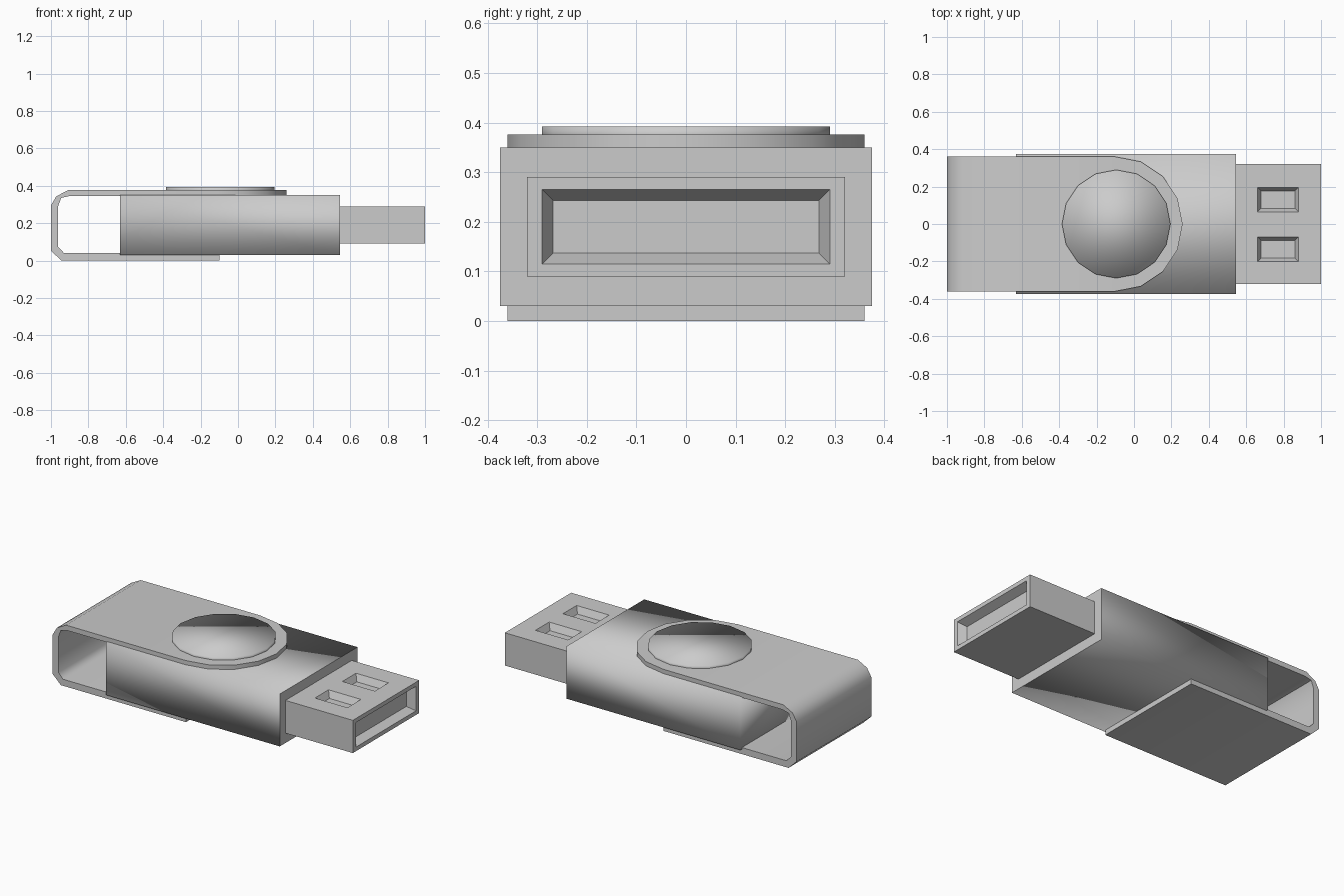
import bpy, bmesh, math
from mathutils import Vector

if "Cube" in bpy.data.objects:
    bpy.data.objects.remove(bpy.data.objects["Cube"])


def finish(bm, name):
    bmesh.ops.recalc_face_normals(bm, faces=bm.faces)
    me = bpy.data.meshes.new(name)
    bm.to_mesh(me)
    bm.free()
    ob = bpy.data.objects.new(name, me)
    bpy.context.collection.objects.link(ob)
    return ob


def box(bm, lo, hi):
    lo, hi = Vector(lo), Vector(hi)
    verts = bmesh.ops.create_cube(bm, size=1)["verts"]
    for v in verts:
        v.co = (lo + hi) / 2 + v.co * (hi - lo)
    return verts


def taper(verts, axis, inset):
    # shrink the low end of a box to make a pocket with sloped walls
    mid = sum((v.co for v in verts), Vector()) / len(verts)
    for v in [v for v in verts if v.co[axis] < mid[axis]]:
        for a in range(3):
            if a != axis:
                v.co[a] -= math.copysign(inset, v.co[a] - mid[a])


# Body: smooth shaded block, only the connector end is sharp
bm = bmesh.new()
box(bm, (-0.63, -0.375, 0.03), (0.545, 0.375, 0.35))
for f in bm.faces:
    f.smooth = True
for e in bm.edges:
    e.smooth = not all(v.co.x > 0 for v in e.verts)
finish(bm, "body")

# Connector block with sloped pockets cut in the end and the top
bm = bmesh.new()
box(bm, (0.53, -0.32, 0.09), (1.0, 0.32, 0.29))
plug = finish(bm, "connector")

bm = bmesh.new()
taper(box(bm, (0.95, -0.29, 0.115), (1.0, 0.29, 0.265)), 0, 0.022)
for y in (-0.135, 0.13):
    taper(box(bm, (0.66, y - 0.066, 0.25), (0.88, y + 0.066, 0.29)), 2, 0.02)
# lift the open ends slightly past the surface for a clean cut
for v in bm.verts:
    if abs(v.co.x - 1.0) < 1e-5:
        v.co.x += 0.0005
    if abs(v.co.z - 0.29) < 1e-5:
        v.co.z += 0.0005
cutter = finish(bm, "pocket_cutter")
mod = plug.modifiers.new("pockets", "BOOLEAN")
mod.operation, mod.solver, mod.object = "DIFFERENCE", "EXACT", cutter
bpy.context.view_layer.objects.active = plug
plug.select_set(True)
bpy.ops.object.modifier_apply(modifier=mod.name)
bpy.data.objects.remove(cutter)

# Swivel cover: bent strip with a rounded tongue on the top end
outer = [(-0.1, 0), (-0.945, 0), (-1, 0.053), (-1, 0.295),
         (-0.972, 0.343), (-0.91, 0.376), (-0.1, 0.376)]
inner = [(-0.1, 0.04), (-0.93, 0.04), (-0.962, 0.073), (-0.962, 0.29),
         (-0.945, 0.335), (-0.9, 0.345), (-0.1, 0.345)]
W = 0.36
bm = bmesh.new()
rings = [[bm.verts.new((p[0], y, p[1]))
          for p, y in ((o, -W), (o, W), (i, W), (i, -W))]
         for o, i in zip(outer, inner)]
for a, b in zip(rings, rings[1:]):
    for k in range(4):
        n = (k + 1) % 4
        bm.faces.new((a[k], a[n], b[n], b[k]))
bm.faces.new(rings[0])
end = rings[-1]
arc = [math.pi * (k / 8 - 0.5) for k in range(1, 8)]
loops = []
for first, last, z in ((end[0], end[1], 0.376), (end[3], end[2], 0.345)):
    mid = [bm.verts.new((-0.1 + W * math.cos(t), W * math.sin(t), z)) for t in arc]
    loops.append([first] + mid + [last])
    bm.faces.new(loops[-1])
for k in range(8):
    bm.faces.new((loops[0][k], loops[0][k + 1], loops[1][k + 1], loops[1][k]))
cover = finish(bm, "swivel_cover")
bpy.ops.object.select_all(action="DESELECT")
cover.select_set(True)
bpy.context.view_layer.objects.active = cover
bpy.ops.object.shade_smooth_by_angle(angle=math.radians(50))

# Pivot button: 16-sided disc, fully smooth shaded
bm = bmesh.new()
bmesh.ops.create_cone(bm, cap_ends=True, segments=16, radius1=0.29,
                      radius2=0.29, depth=0.032)
for v in bm.verts:
    v.co += Vector((-0.095, 0, 0.376))
for f in bm.faces:
    f.smooth = True
finish(bm, "pivot_button")
